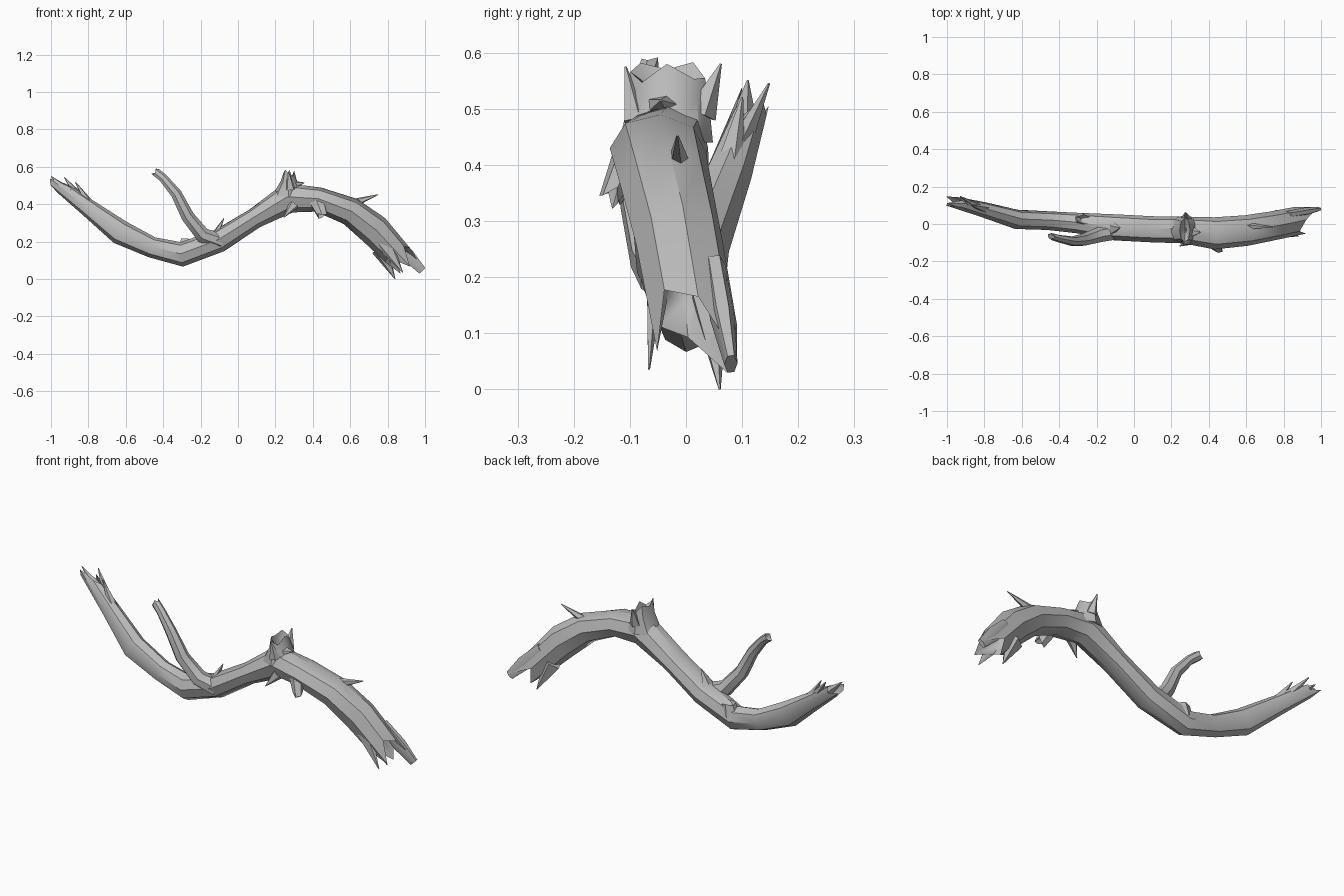
import bpy, bmesh, math
from mathutils import Vector

wood = bpy.data.materials.new("weathered grey wood")
wood.diffuse_color = (0.5, 0.5, 0.5, 1)


def tube(name, pts, sides=8, start=None, end=None, depth=0.08, angle=40):
    """Loft rings along pts (x, y, z, side radius, depth radius).
    start / end: per-vertex splinter lengths; those ends get hollowed."""
    bm = bmesh.new()
    P = [Vector(p[:3]) for p in pts]
    rings, tans, prev = [], [], Vector((0, 1, 0))
    for i, p in enumerate(pts):
        t = (P[min(i + 1, len(P) - 1)] - P[max(i - 1, 0)]).normalized()
        side = (prev - t * prev.dot(t)).normalized()
        prev, up = side, t.cross(side)
        if i == 0 and up.z < 0 and abs(t.x) > 0.3:
            side, prev, up = side, side, up
        sgn = 1 if up.z >= 0 else -1
        ring = []
        for k in range(sides):
            a = 2 * math.pi * k / sides
            co = P[i] + side * p[3] * math.cos(a) + up * sgn * p[4] * math.sin(a)
            if i == 0 and start:
                co -= t * start[k % len(start)]
            if i == len(P) - 1 and end:
                co += t * end[k % len(end)]
            ring.append(bm.verts.new(co))
        rings.append(ring)
        tans.append(t)

    def bridge(a, b):
        for k in range(sides):
            j = (k + 1) % sides
            bm.faces.new((a[k], a[j], b[j], b[k]))

    for a, b in zip(rings, rings[1:]):
        bridge(a, b)
    for ring, c, inward, jag in ((rings[0], P[0], tans[0], start),
                                 (rings[-1], P[-1], -tans[-1], end)):
        if jag:  # hollow broken end
            inner = [bm.verts.new(c + (v.co - c - inward * (v.co - c).dot(inward)) * 0.6
                                  + inward * depth * 0.3) for v in ring]
            bridge(ring, inner)
            ring, c = inner, c + inward * depth
        m = bm.verts.new(c)
        for k in range(sides):
            bm.faces.new((ring[k], ring[(k + 1) % sides], m))
    bmesh.ops.recalc_face_normals(bm, faces=bm.faces)
    me = bpy.data.meshes.new(name)
    bm.to_mesh(me)
    bm.free()
    me.materials.append(wood)
    ob = bpy.data.objects.new(name, me)
    bpy.context.collection.objects.link(ob)
    bpy.ops.object.select_all(action='DESELECT')
    ob.select_set(True)
    bpy.context.view_layer.objects.active = ob
    bpy.ops.object.shade_smooth_by_angle(angle=math.radians(angle))
    return ob


def spike(name, base, tip, ry, rv, sides=5):
    """Pointed splinter."""
    tube(name, [(*base, ry, rv), (*tip, 0.002, 0.002)], sides)


# main S-shaped limb with broken, hollow ends
tube("trunk", [
    (-0.93, 0.110, 0.480, 0.030, 0.036), (-0.80, 0.075, 0.380, 0.042, 0.048),
    (-0.63, 0.025, 0.250, 0.052, 0.066), (-0.46, 0.018, 0.170, 0.050, 0.056),
    (-0.30, 0.005, 0.132, 0.055, 0.066), (-0.10, -0.018, 0.205, 0.070, 0.062),
    (0.09, -0.028, 0.325, 0.070, 0.055), (0.27, -0.032, 0.435, 0.072, 0.082),
    (0.43, -0.050, 0.425, 0.086, 0.066), (0.60, -0.035, 0.362, 0.082, 0.076),
    (0.73, -0.012, 0.262, 0.078, 0.086), (0.82, 0.006, 0.165, 0.076, 0.074)],
    start=[0.02, 0.03, -0.03, 0.0, 0.09, 0.07, 0.02, 0.08],
    end=[0.07, 0.20, 0.07, 0.03, 0.13, 0.02, 0.03, 0.14], depth=0.10)

# thin lip on the long prong at the right end
tube("prong", [(0.82, 0.05, 0.22, 0.02, 0.03), (0.91, 0.065, 0.125, 0.022, 0.04),
               (0.985, 0.08, 0.045, 0.012, 0.025)], 6)

# side branch
tube("side_branch", [
    (-0.09, -0.04, 0.20, 0.045, 0.045), (-0.19, -0.06, 0.235, 0.042, 0.042),
    (-0.27, -0.085, 0.335, 0.034, 0.036), (-0.33, -0.092, 0.455, 0.026, 0.030),
    (-0.40, -0.078, 0.540, 0.020, 0.024), (-0.435, -0.068, 0.568, 0.018, 0.024)],
    7, end=[0.01, 0.02, 0.0, 0.015, 0.0, 0.01, 0.02], depth=0.03)

# broken knob on the crest
tube("crest_knob", [(0.27, -0.03, 0.44, 0.078, 0.09), (0.272, -0.03, 0.52, 0.070, 0.045),
                    (0.272, -0.032, 0.55, 0.066, 0.028)],
     8, end=[0.0, 0.03, 0.02, 0.035, 0.02, 0.0, 0.03, 0.0], depth=0.04)
spike("knob_splinter_back", (0.28, 0.025, 0.49), (0.275, 0.062, 0.58), 0.03, 0.03)
spike("knob_splinter_front", (0.28, -0.09, 0.48), (0.27, -0.108, 0.575), 0.025, 0.03)
spike("knob_splinter_right", (0.28, -0.04, 0.50), (0.355, -0.045, 0.515), 0.05, 0.03)

# twig stubs and splinters
spike("upper_twig", (0.57, -0.012, 0.39), (0.75, -0.015, 0.452), 0.025, 0.032)
spike("belly_stub_left", (0.30, -0.09, 0.40), (0.245, -0.118, 0.33), 0.025, 0.03)
tube("belly_stub_right", [(0.42, -0.10, 0.42, 0.03, 0.045), (0.445, -0.13, 0.355, 0.018, 0.028)],
     6, end=[0.02, 0.0, 0.025], depth=0.02)
spike("fork_splinter", (-0.12, -0.02, 0.24), (-0.075, -0.02, 0.325), 0.045, 0.02)
tube("fork_stub", [(-0.28, 0.02, 0.15, 0.04, 0.05), (-0.27, 0.025, 0.205, 0.025, 0.04)],
     6, end=[0.01, 0.0, 0.005], depth=0.02)
spike("left_splinter_back", (-0.83, 0.09, 0.42), (-0.93, 0.148, 0.545), 0.022, 0.03)
spike("left_splinter_upper", (-0.78, 0.075, 0.38), (-0.87, 0.10, 0.52), 0.03, 0.03)
spike("left_splinter_tip", (-0.90, 0.10, 0.46), (-1.0, 0.11, 0.55), 0.03, 0.03)
spike("lower_splinter", (0.76, 0.04, 0.16), (0.84, 0.06, 0.0), 0.035, 0.05)
spike("front_splinter", (0.78, -0.055, 0.20), (0.88, -0.066, 0.036), 0.018, 0.05)
